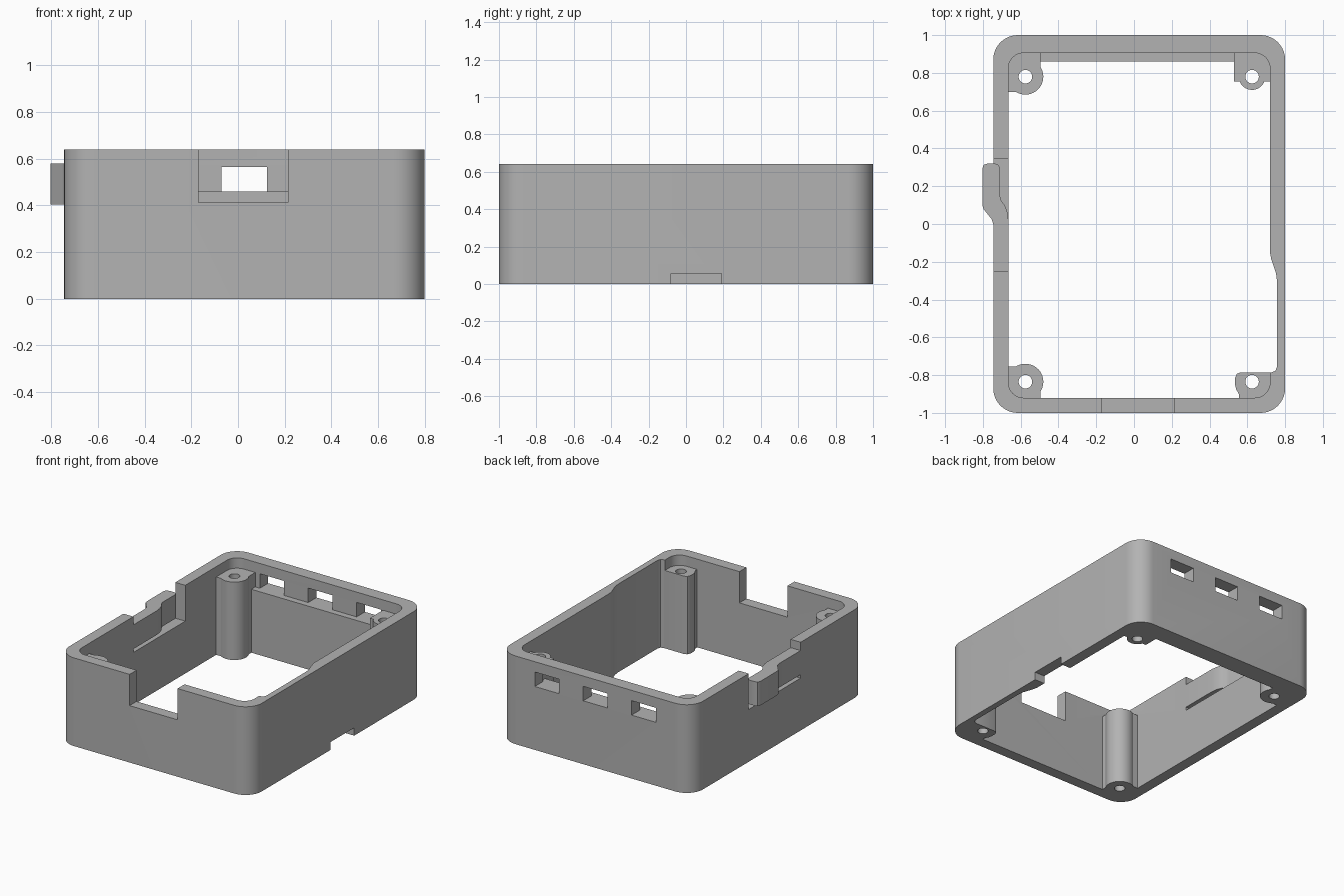
import bpy, math

cube = bpy.data.objects.get("Cube")
if cube:
    bpy.data.objects.remove(cube, do_unlink=True)

grey = bpy.data.materials.new("plain grey")
grey.use_nodes = True
colour = (0.45, 0.45, 0.45, 1)
grey.diffuse_color = colour
grey.node_tree.nodes["Principled BSDF"].inputs["Base Color"].default_value = colour

H = 0.64          # case height
POST_TOP = 0.565
LEDGE_TOP = 0.46


def prism(name, points, z0, z1):
    """Extrude a counter-clockwise outline from z0 to z1."""
    n = len(points)
    verts = [(x, y, z) for z in (z0, z1) for x, y in points]
    faces = [tuple(reversed(range(n))), tuple(range(n, 2 * n))]
    faces += [(i, (i + 1) % n, (i + 1) % n + n, i + n) for i in range(n)]
    mesh = bpy.data.meshes.new(name)
    mesh.from_pydata(verts, [], faces)
    mesh.materials.append(grey)
    ob = bpy.data.objects.new(name, mesh)
    bpy.context.collection.objects.link(ob)
    return ob


def rounded(x0, x1, y0, y1, r, steps=10):
    pts = []
    corners = ((x1 - r, y1 - r), (x0 + r, y1 - r), (x0 + r, y0 + r), (x1 - r, y0 + r))
    for k, (cx, cy) in enumerate(corners):
        for i in range(steps + 1):
            a = math.pi / 2 * (k + i / steps)
            pts.append((cx + r * math.cos(a), cy + r * math.sin(a)))
    return pts


def circle(cx, cy, r, n=40):
    return [(cx + r * math.cos(math.tau * i / n), cy + r * math.sin(math.tau * i / n))
            for i in range(n)]


def box(x0, x1, y0, y1):
    return [(x0, y0), (x1, y0), (x1, y1), (x0, y1)]


def combine(target, points, z0, z1, operation):
    """Boolean a prism with the target, then drop the helper."""
    helper = prism("helper", points, z0, z1)
    helper.hide_render = True
    mod = target.modifiers.new("bool", 'BOOLEAN')
    mod.operation, mod.solver, mod.object = operation, 'EXACT', helper
    bpy.context.view_layer.objects.active = target
    bpy.ops.object.modifier_apply(modifier=mod.name)
    bpy.data.objects.remove(helper, do_unlink=True)


def cut(points, z0, z1):
    combine(case, points, z0, z1, 'DIFFERENCE')


def add(points, z0, z1):
    combine(case, points, z0, z1, 'UNION')


def smooth(ob):
    bpy.ops.object.select_all(action='DESELECT')
    ob.select_set(True)
    bpy.context.view_layer.objects.active = ob
    bpy.ops.object.shade_smooth_by_angle(angle=math.radians(30))


# Open frame with rounded corners
case = prism("case_frame", rounded(-0.745, 0.8, -1, 1, 0.13), 0, H)
cut(rounded(-0.665, 0.72, -0.92, 0.905, 0.08), -0.1, H + 0.1)

# Thinner stretch of the right wall
cut([(0.69, -0.785), (0.73, -0.785), (0.749, -0.777), (0.757, -0.755), (0.757, -0.30),
     (0.752, -0.26), (0.738, -0.22), (0.726, -0.185), (0.72, -0.15), (0.69, -0.15)],
    -0.1, H + 0.1)

# Ledge along the back wall
add(box(-0.52, 0.53, 0.86, 0.95), 0, LEDGE_TOP)

# Screw posts with webs into the walls
for y, webs in ((0.78, (box(-0.7, -0.62, 0.7, 0.94), box(-0.65, -0.495, 0.83, 0.94))),
                (-0.835, (box(-0.7, -0.62, -0.95, -0.755), box(-0.65, -0.495, -0.95, -0.885)))):
    add(circle(-0.575, y, 0.095), 0, POST_TOP)
    for web in webs:
        add(web, 0, POST_TOP)
add(circle(0.625, 0.78, 0.07), 0, POST_TOP)
add(box(0.53, 0.75, 0.755, 0.94), 0, POST_TOP)
add([(0.555, -0.95), (0.77, -0.95), (0.77, -0.785), (0.565, -0.785), (0.545, -0.793),
     (0.535, -0.815), (0.535, -0.85), (0.541, -0.875), (0.555, -0.9)], 0, POST_TOP)

# Screw holes
for x in (-0.575, 0.625):
    for y in (-0.835, 0.78):
        cut(circle(x, y, 0.036, 24), -0.1, H)

# Three back windows
for x in (-0.361, 0.0275, 0.416):
    cut(box(x - 0.0975, x + 0.0975, 0.8, 1.1), LEDGE_TOP, 0.565)

# Front notch, left lever opening and lower right notch
cut(box(-0.17, 0.215, -1.1, -0.85), 0.413, H + 0.1)
cut(box(-0.9, -0.6, -0.25, 0.345), 0.38, H + 0.1)
cut(box(0.68, 0.9, -0.08, 0.19), -0.1, 0.057)
smooth(case)

# Spring lever with a raised thumb pad
lever = prism("push_lever", [
    (-0.665, -0.25), (-0.665, 0.02), (-0.67, 0.06), (-0.682, 0.095), (-0.703, 0.125),
    (-0.71, 0.15), (-0.71, 0.295), (-0.717, 0.313), (-0.735, 0.32), (-0.775, 0.32),
    (-0.795, 0.313), (-0.803, 0.295), (-0.803, 0.1), (-0.797, 0.08), (-0.753, 0.025),
    (-0.745, 0.0), (-0.745, -0.25)], 0.405, 0.58)
smooth(lever)
